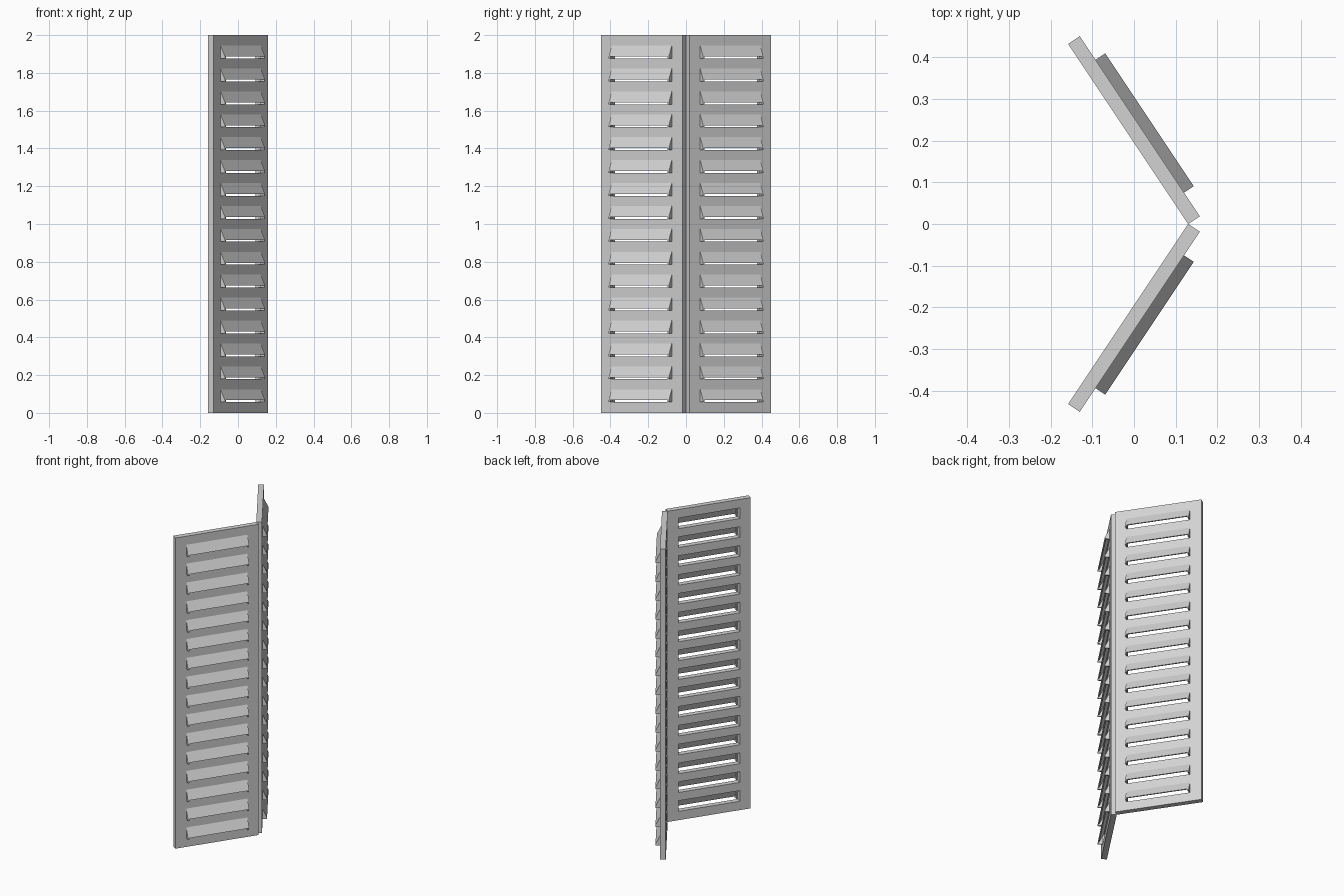
import bpy, bmesh
from mathutils import Vector

cube = bpy.data.objects.get("Cube")
if cube:
    bpy.data.objects.remove(cube)

HEIGHT, LENGTH, THICK = 2.0, 0.519, 0.0335
SLOT_START, SLOT_END = 0.068, 0.451
COUNT, PITCH, FIRST, SLOT_H = 16, 0.1213, 0.057, 0.068
REACH = 0.0615      # how far the hoods stand out, from the inner face
WALL = 0.008        # hood sheet thickness
LIP = 0.010         # open gap below the sloping sheet

grey = bpy.data.materials.new("light grey")
grey.use_nodes = True
colour = (0.65, 0.65, 0.65, 1)
grey.diffuse_color = colour
grey.node_tree.nodes["Principled BSDF"].inputs["Base Color"].default_value = colour


def place(u, n, z, side):
    """Distance along the panel, distance outward and height, to world."""
    return Vector((0.13 - 0.555 * u + 0.832 * n, side * (0.832 * u + 0.555 * n), z))


def prism(bm, profile, u0, u1, side):
    """Closed prism of an (outward, height) profile, running along the panel."""
    ends = [[bm.verts.new(place(u, n, z, side)) for n, z in profile] for u in (u0, u1)]
    bm.faces.new(ends[0])
    bm.faces.new(ends[1])
    for i in range(len(profile)):
        j = (i + 1) % len(profile)
        bm.faces.new((ends[0][i], ends[0][j], ends[1][j], ends[1][i]))


def finish(bm, name):
    bmesh.ops.recalc_face_normals(bm, faces=bm.faces)
    mesh = bpy.data.meshes.new(name)
    bm.to_mesh(mesh)
    bm.free()
    mesh.materials.append(grey)
    obj = bpy.data.objects.new(name, mesh)
    bpy.context.collection.objects.link(obj)


def slotted_panel(name, side):
    # Grid of cells, with the slot cells left open, then extruded to thickness
    bm = bmesh.new()
    us = [0, SLOT_START, SLOT_END, LENGTH]
    zs = [0]
    for i in range(COUNT):
        zs += [FIRST + i * PITCH, FIRST + i * PITCH + SLOT_H]
    zs.append(HEIGHT)
    grid = [[bm.verts.new(place(u, 0, z, side)) for u in us] for z in zs]
    for r in range(len(zs) - 1):
        for c in range(3):
            if c == 1 and r % 2 == 1:
                continue
            bm.faces.new((grid[r][c], grid[r][c + 1], grid[r + 1][c + 1], grid[r + 1][c]))
    geom = bmesh.ops.extrude_face_region(bm, geom=bm.faces[:], use_keep_orig=True)["geom"]
    moved = [g for g in geom if isinstance(g, bmesh.types.BMVert)]
    bmesh.ops.translate(bm, verts=moved, vec=place(0, THICK, 0, side) - place(0, 0, 0, side))
    finish(bm, name)


def louver_hoods(name, side):
    bm = bmesh.new()
    for i in range(COUNT):
        low = FIRST + i * PITCH
        top, rim = low + SLOT_H, low + LIP
        # Sloping sheet
        sheet = [(THICK, top), (REACH, rim), (REACH - WALL, rim), (THICK - WALL, top)]
        prism(bm, sheet, SLOT_START, SLOT_END, side)
        # Closed cheeks at both ends
        cheek = [(THICK, top), (REACH, rim), (REACH, low), (THICK, low)]
        prism(bm, cheek, SLOT_START, SLOT_START + WALL, side)
        prism(bm, cheek, SLOT_END - WALL, SLOT_END, side)
    finish(bm, name)


for label, side in (("front", -1), ("back", 1)):
    slotted_panel(label + "_panel", side)
    louver_hoods(label + "_louver_hoods", side)
